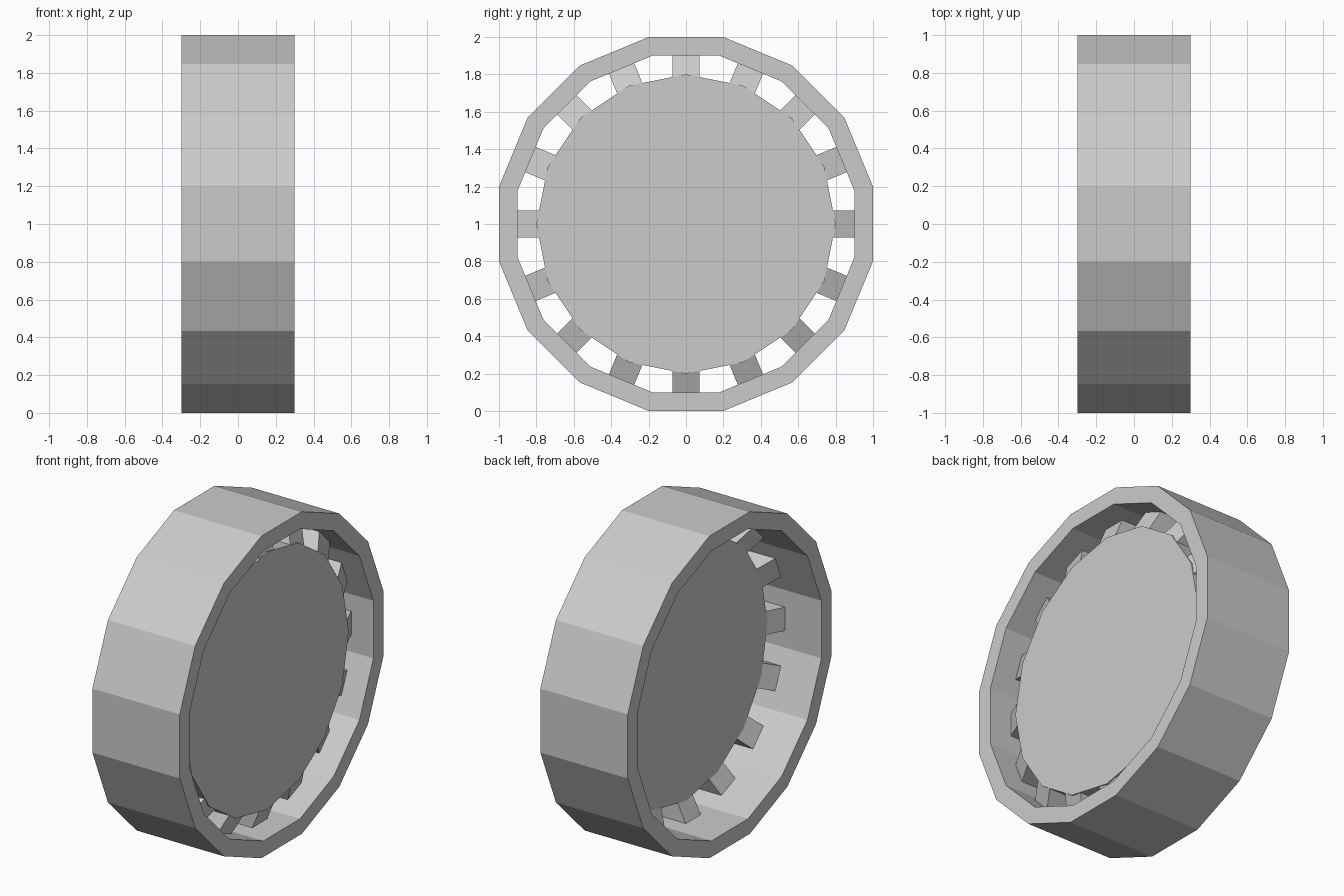
import bpy, bmesh
from math import sin, cos, tau, pi
from mathutils import Matrix

if "Cube" in bpy.data.objects:
    bpy.data.objects.remove(bpy.data.objects["Cube"])

SIDES = 16
CENTRE = Matrix.Translation((0, 0, 1))


def finish(name, bm):
    bmesh.ops.recalc_face_normals(bm, faces=bm.faces)
    mesh = bpy.data.meshes.new(name)
    bm.to_mesh(mesh)
    bm.free()
    obj = bpy.data.objects.new(name, mesh)
    obj.matrix_world = CENTRE
    bpy.context.collection.objects.link(obj)
    return obj


def loop(bm, r, x, phase):
    return [bm.verts.new((x, r * cos(tau * (i + phase) / SIDES),
                          r * sin(tau * (i + phase) / SIDES))) for i in range(SIDES)]


def bridge(bm, a, b):
    for i in range(SIDES):
        j = (i + 1) % SIDES
        bm.faces.new((a[i], a[j], b[j], b[i]))


# Outer tyre: rectangular section with flats facing up, down and sideways
bm = bmesh.new()
flat = 1 / cos(pi / SIDES)
section = [(1.0, 0.3), (1.0, -0.3), (0.9, -0.3), (0.9, 0.3)]
loops = [loop(bm, r * flat, x, 0.5) for r, x in section]
for k in range(4):
    bridge(bm, loops[k], loops[(k + 1) % 4])
finish("tyre", bm)

# Solid disc, set towards the right side, corners pointing at the spokes
bm = bmesh.new()
left, right = loop(bm, 0.8, 0.0, 0), loop(bm, 0.8, 0.2, 0)
bridge(bm, left, right)
bm.faces.new(left)
bm.faces.new(right)
finish("disc", bm)

# Slanted stub spokes joining disc and tyre
profile = [(0.78, 0.199), (0.92, 0.14), (0.92, -0.06), (0.78, 0.01)]
for n in range(SIDES):
    bm = bmesh.new()
    a, b = [[bm.verts.new((x, w, r)) for r, x in profile] for w in (-0.073, 0.073)]
    bm.faces.new(a)
    bm.faces.new(b)
    for i in range(4):
        j = (i + 1) % 4
        bm.faces.new((a[i], a[j], b[j], b[i]))
    bm.transform(Matrix.Rotation(tau * n / SIDES, 4, 'X'))
    finish(f"spoke_{n + 1}", bm)
